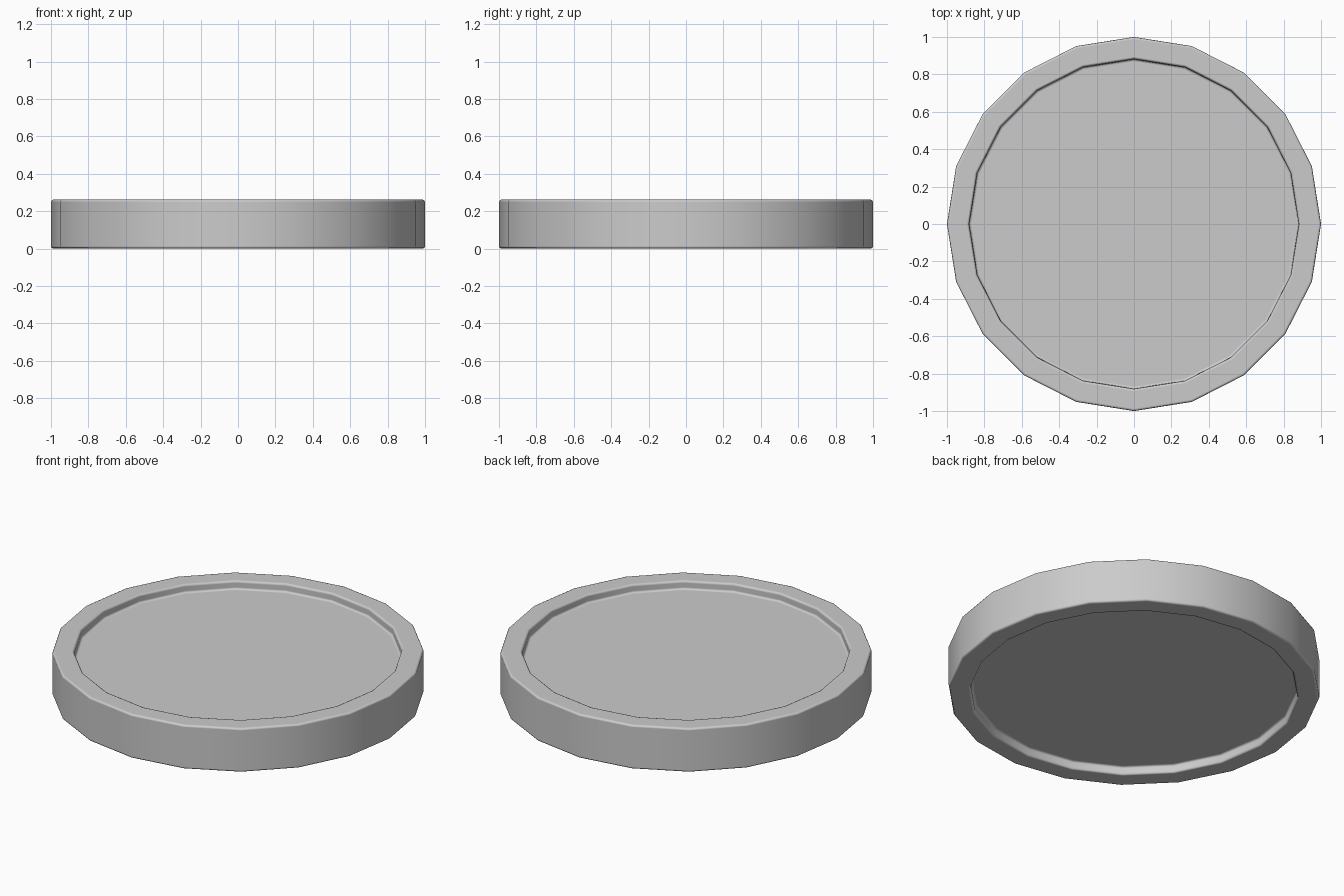
import bpy, bmesh, math
from mathutils import Matrix, Vector

if "Cube" in bpy.data.objects:
    bpy.data.objects.remove(bpy.data.objects["Cube"])

SIDES, HEIGHT, RIM, DEPTH = 20, 0.262, 0.12, 0.05

# Solid 20-sided disc
bm = bmesh.new()
bmesh.ops.create_cone(bm, cap_ends=True, segments=SIDES, radius1=1, radius2=1,
                      depth=HEIGHT, matrix=Matrix.Translation((0, 0, HEIGHT / 2)))

# Recess both caps, leaving a raised rim
for sign in (1, -1):
    bm.normal_update()
    cap = next(f for f in bm.faces if f.normal.z * sign > 0.9)
    bmesh.ops.inset_region(bm, faces=[cap], thickness=RIM * math.cos(math.pi / SIDES))
    floor = bmesh.ops.extrude_discrete_faces(bm, faces=[cap])["faces"][0]
    bmesh.ops.translate(bm, verts=floor.verts, vec=Vector((0, 0, -sign * DEPTH)))

bm.normal_update()
mesh = bpy.data.meshes.new("rimmed_disc")
bm.to_mesh(mesh)
bm.free()
disc = bpy.data.objects.new("rimmed_disc", mesh)
bpy.context.collection.objects.link(disc)

# Softened rim edges and smooth sides
bevel = disc.modifiers.new("soft_edges", "BEVEL")
bevel.width = 0.013
bevel.segments = 2
bevel.limit_method = "ANGLE"
bevel.angle_limit = math.radians(40)
bevel.harden_normals = True
bpy.context.view_layer.objects.active = disc
disc.select_set(True)
bpy.ops.object.shade_smooth()
